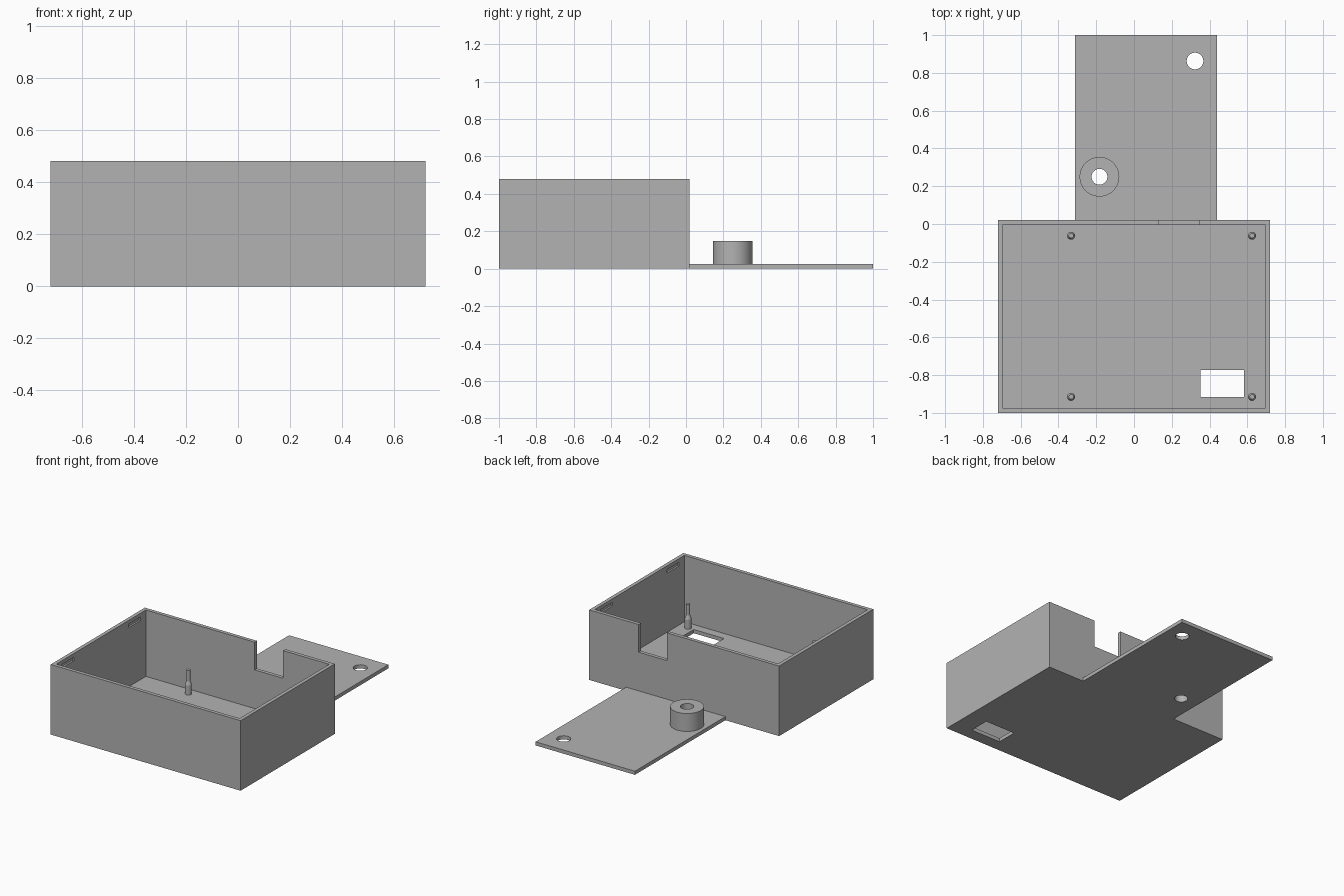
import bpy
import math

if "Cube" in bpy.data.objects:
    bpy.data.objects.remove(bpy.data.objects["Cube"], do_unlink=True)

grey = bpy.data.materials.new("plain_grey")
grey.use_nodes = True
colour = (0.45, 0.45, 0.45, 1)
grey.diffuse_color = colour
grey.node_tree.nodes["Principled BSDF"].inputs["Base Color"].default_value = colour

WALL = 0.025
HALF_W, FRONT, BACK, HEIGHT = 0.72, -1.0, 0.02, 0.48


def finish(name):
    ob = bpy.context.object
    ob.name = name
    ob.data.materials.append(grey)
    bpy.ops.object.transform_apply(location=True, rotation=False, scale=True)
    return ob


def box(name, x, y, z):
    """Box from its (low, high) extent on each axis."""
    spans = (x, y, z)
    bpy.ops.mesh.primitive_cube_add(size=1, location=[(a + b) / 2 for a, b in spans])
    bpy.context.object.scale = [b - a for a, b in spans]
    return finish(name)


def rod(name, x, y, z, r_low, r_high=None, sides=48):
    """Upright cylinder or cone between two heights."""
    bpy.ops.mesh.primitive_cone_add(
        vertices=sides, radius1=r_low, radius2=r_high or r_low,
        depth=z[1] - z[0], location=(x, y, (z[0] + z[1]) / 2))
    return finish(name)


def combine(target, tools, operation="DIFFERENCE"):
    """Apply booleans and discard the tools."""
    bpy.context.view_layer.objects.active = target
    for tool in tools:
        mod = target.modifiers.new("combine", "BOOLEAN")
        mod.operation, mod.solver, mod.object = operation, "EXACT", tool
        bpy.ops.object.modifier_apply(modifier=mod.name)
        bpy.data.objects.remove(tool, do_unlink=True)


def smooth(ob):
    bpy.ops.object.select_all(action="DESELECT")
    ob.select_set(True)
    bpy.context.view_layer.objects.active = ob
    bpy.ops.object.shade_smooth_by_angle(angle=math.radians(30))


# Open case with a hollow interior
case = box("case", (-HALF_W, HALF_W), (FRONT, BACK), (0, HEIGHT))
inner = HALF_W - WALL
cutters = [
    box("cavity", (-inner, inner), (FRONT + WALL, BACK - WALL), (WALL, 0.6)),
    box("back_notch", (0.13, 0.345), (-0.05, 0.1), (0.29, 0.6)),
    box("floor_window", (0.352, 0.582), (-0.915, -0.772), (-0.1, 0.1)),
]
# Shallow latch slots in both side walls
for side in (-1, 1):
    for y in (-0.13, -0.85):
        xs = sorted((side * (inner - 0.02), side * (inner + 0.012)))
        cutters.append(box("latch_slot", xs, (y - 0.065, y + 0.065), (0.43, 0.455)))
combine(case, cutters)

# Stepped mounting posts on the case floor
for x in (-0.333, 0.625):
    for y in (-0.062, -0.915):
        profile = [("post_base", (WALL, 0.09), 0.021, 0.021),
                   ("post_taper", (0.09, 0.115), 0.021, 0.013),
                   ("post_pin", (0.115, 0.19), 0.013, 0.013)]
        for name, z, low, high in profile:
            smooth(rod(name, x, y, z, low, high, 24))

# Thin plate behind the case, with a raised hollow boss
plate = box("rear_plate", (-0.313, 0.44), (BACK, 1.0), (0, WALL))
boss = rod("boss", -0.183, 0.25, (0.015, 0.148), 0.105)
combine(plate, [boss], "UNION")
combine(plate, [rod("boss_bore", -0.183, 0.25, (-0.1, 0.3), 0.042),
                rod("plate_hole", 0.323, 0.863, (-0.1, 0.3), 0.044)])
smooth(plate)
